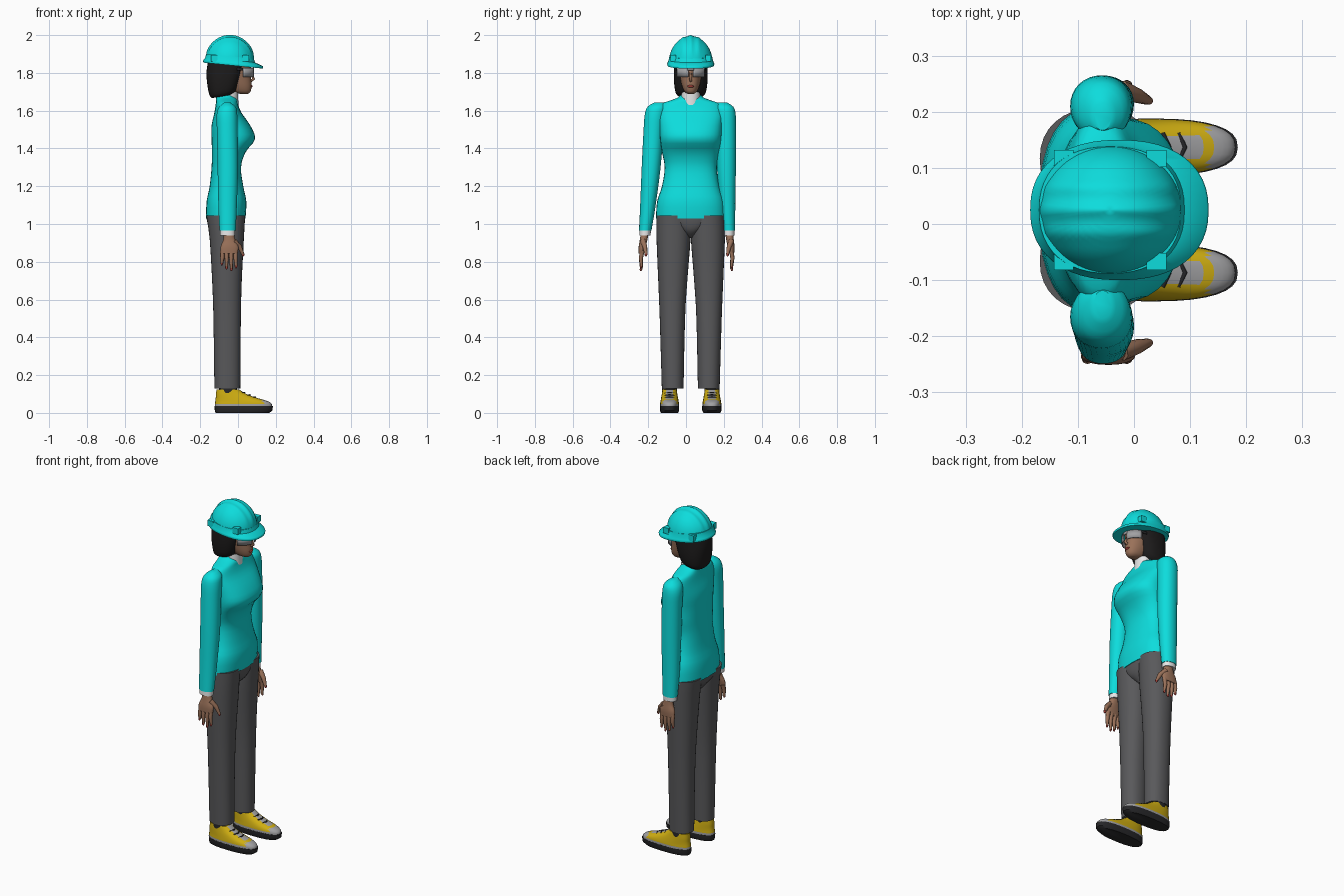
import bpy, bmesh, math
from mathutils import Vector

cube = bpy.data.objects.get("Cube")
if cube:
    bpy.data.objects.remove(cube, do_unlink=True)

MID = 0.025  # body centre line in y


def material(name, r, g, b):
    m = bpy.data.materials.new(name)
    m.use_nodes = True
    m.diffuse_color = (r, g, b, 1)
    m.node_tree.nodes["Principled BSDF"].inputs["Base Color"].default_value = (r, g, b, 1)
    return m


TEAL = material("turquoise", 0.004, 0.72, 0.72)
TROUSER = material("trouser grey", 0.10, 0.10, 0.105)
SKIN = material("skin", 0.32, 0.165, 0.10)
HAIR = material("hair black", 0.012, 0.011, 0.011)
WHITE = material("white", 0.85, 0.85, 0.85)
YELLOW = material("shoe yellow", 0.62, 0.42, 0.006)
GREY = material("light grey", 0.36, 0.36, 0.37)
BLACK = material("rubber black", 0.02, 0.02, 0.022)
RED = material("red", 0.35, 0.05, 0.04)


def finish(name, bm, mats, rule=None, angle=40):
    bmesh.ops.recalc_face_normals(bm, faces=bm.faces)
    for f in bm.faces:
        f.smooth = True
        if rule:
            f.material_index = rule(f.calc_center_median(), f.normal)
    me = bpy.data.meshes.new(name)
    bm.to_mesh(me)
    bm.free()
    for m in mats:
        me.materials.append(m)
    me.set_sharp_from_angle(angle=math.radians(angle))
    ob = bpy.data.objects.new(name, me)
    bpy.context.collection.objects.link(ob)
    return ob


def spline(rows, steps):
    """Smooth interpolation through rows of numbers."""
    out = []
    for i in range(len(rows) - 1):
        a, b, c, d = rows[max(i - 1, 0)], rows[i], rows[i + 1], rows[min(i + 2, len(rows) - 1)]
        for s in range(steps):
            t = s / steps
            out.append([0.5 * (2 * q + (r - p) * t + (2 * p - 5 * q + 4 * r - u) * t * t
                               + (3 * q - p - 3 * r + u) * t ** 3)
                        for p, q, r, u in zip(a, b, c, d)])
    return out + [list(rows[-1])]


def loft(name, rows, mats, power=2.2, steps=3, tilt=0.0, n=32, caps=True, rule=None, angle=40):
    """Stack rounded rings; each row is height, back x, front x, centre y, half width."""
    bm = bmesh.new()
    rings = []
    for z, xb, xf, cy, hw in spline(rows, steps):
        cx, rx, ring = (xb + xf) / 2, (xf - xb) / 2, []
        for k in range(n):
            c, s = math.cos(math.tau * k / n), math.sin(math.tau * k / n)
            x = cx + rx * math.copysign(abs(c) ** (2 / power), c)
            y = cy + hw * math.copysign(abs(s) ** (2 / power), s)
            ring.append(bm.verts.new((x, y, z + tilt * x)))
        rings.append(ring)
    for a, b in zip(rings, rings[1:]):
        for k in range(n):
            bm.faces.new((a[k], a[(k + 1) % n], b[(k + 1) % n], b[k]))
    if caps:
        bm.faces.new(rings[0])
        bm.faces.new(rings[-1])
    return finish(name, bm, mats, rule, angle)


def rod(name, path, radii, mat):
    """Rounded tapering limb along a few points."""
    cu = bpy.data.curves.new(name, "CURVE")
    cu.dimensions = "3D"
    cu.bevel_depth, cu.bevel_resolution, cu.use_fill_caps = 1.0, 2, True
    sp = cu.splines.new("POLY")
    sp.points.add(len(path) - 1)
    for p, co, r in zip(sp.points, path, radii):
        p.co, p.radius = (*co, 1), r
    sp.use_smooth = True
    cu.materials.append(mat)
    ob = bpy.data.objects.new(name, cu)
    bpy.context.collection.objects.link(ob)


def ball(name, co, size, mat):
    bm = bmesh.new()
    bmesh.ops.create_uvsphere(bm, u_segments=12, v_segments=8, radius=1)
    for v in bm.verts:
        v.co = Vector(co) + v.co * Vector(size)
    finish(name, bm, [mat])


# Sweater, collar and trouser seat
loft("sweater", [(1.03, -.17, .04, MID, .184), (1.12, -.166, .044, MID, .178),
                 (1.2, -.15, .028, MID, .152), (1.3, -.14, .016, MID, .138),
                 (1.38, -.138, .04, MID, .152), (1.45, -.14, .09, MID, .162),
                 (1.52, -.14, .066, MID, .166), (1.59, -.125, .018, MID, .172),
                 (1.635, -.118, .0, MID, .155), (1.655, -.116, -.004, MID, .105),
                 (1.672, -.116, -.014, MID, .064), (1.692, -.113, -.045, MID, .056)],
     [TEAL], power=2.4)
loft("collar", [(1.63, -.1, .002, MID, .052), (1.698, -.1, 0, MID, .05)], [WHITE], steps=1)
loft("trouser_seat", [(.925, -.1, -.02, MID, .012), (.96, -.13, .02, MID, .06),
                      (1.0, -.16, .034, MID, .13), (1.045, -.168, .038, MID, .18)], [TROUSER])

# Arms, hands, legs and shoes on both sides
for side, word, lean in ((1, "left", 0.0), (-1, "right", 0.055)):
    def arm_row(z, xb, xf, outer, width):
        out = outer + (0.004 if lean else 0) + lean * (1.6 - z)
        return (z, xb, xf, MID + side * (out - width / 2), width / 2)

    loft(word + "_sleeve", [arm_row(*r) for r in (
        (.965, -.098, -.012, .235, .066), (1.1, -.104, -.006, .236, .082),
        (1.3, -.108, .0, .239, .1), (1.5, -.112, -.002, .24, .106),
        (1.58, -.113, -.004, .238, .11), (1.62, -.1, -.012, .226, .1),
        (1.643, -.072, -.04, .192, .05))], [TEAL], power=2.1)
    loft(word + "_cuff", [arm_row(*r) for r in (
        (.94, -.094, -.016, .232, .06), (.97, -.094, -.016, .232, .06))], [WHITE], steps=1)
    loft(word + "_palm", [arm_row(*r) for r in (
        (.845, -.092, -.002, .23, .026), (.88, -.092, .002, .232, .036),
        (.915, -.078, -.014, .228, .04), (.95, -.075, -.022, .225, .042))], [SKIN])
    hand_y = lambda off, z: MID + side * (.215 + off + lean * (1.6 - z))
    for i, (x, tip) in enumerate(((-.083, .79), (-.06, .768), (-.036, .76), (-.013, .775))):
        tx = x * 1.08 + .004
        rod(f"{word}_finger_{i + 1}", [(x, hand_y(0, .86), .86), (x, hand_y(.006, .82), .82),
                                       (tx, hand_y(.0, tip), tip)], (.012, .011, .007), SKIN)
        ball(f"{word}_nail_{i + 1}", (tx, hand_y(.003, tip), tip), (.006, .006, .01), RED)
    rod(word + "_thumb", [(-.022, hand_y(0, .91), .91), (.008, hand_y(-.012, .88), .88),
                          (.026, hand_y(-.02, .84), .84)], (.016, .013, .008), SKIN)
    ball(word + "_thumb_nail", (.027, hand_y(-.02, .838), .838), (.007, .007, .01), RED)

    def leg_row(z, xb, xf, inner, outer):
        return (z, xb, xf, MID + side * (inner + outer) / 2, (outer - inner) / 2)

    loft(word + "_trouser_leg", [leg_row(*r) for r in (
        (.13, -.125, .012, .038, .153), (.5, -.13, .015, .03, .164),
        (.7, -.137, .02, .018, .172), (.92, -.15, .031, .001, .181),
        (1.045, -.168, .038, .0, .182))], [TROUSER])

    foot = MID + side * .112
    loft(word + "_sock", [(.08, -.1, -.005, foot, .04), (.15, -.1, -.005, foot, .04)], [BLACK], steps=1)
    loft(word + "_sole", [(0, -.118, .165, foot, .045), (.012, -.123, .182, foot, .051),
                          (.036, -.124, .185, foot, .051)], [BLACK], power=2.5, steps=1)

    def shoe_colour(c, n):
        if c.z < .046 or c.x > .135:
            return 1
        if c.x > .0 and abs(c.y - foot) < .02 and c.z > .075:
            return 1
        return 0

    loft(word + "_shoe", [(.034, -.123, .181, foot, .05), (.048, -.122, .178, foot, .05),
                          (.062, -.12, .158, foot, .048), (.078, -.118, .105, foot, .045),
                          (.1, -.117, .045, foot, .041), (.125, -.113, .005, foot, .037)],
         [YELLOW, GREY], power=2.5, rule=shoe_colour)
    for i in range(3):
        x, z = .035 + i * .028, .107 - i * .0115
        rod(f"{word}_lace_{i + 1}", [(x - .012, foot - .025, z - .004), (x, foot, z),
                                     (x - .012, foot + .025, z - .004)], (.004,) * 3, BLACK)

# Head and face
loft("neck", [(1.65, -.088, -.008, MID, .042), (1.75, -.085, .0, MID, .042)], [SKIN], steps=1)
loft("face", [(1.688, .015, .05, MID, .014), (1.7, -.03, .066, MID, .032),
              (1.73, -.07, .072, MID, .046), (1.77, -.1, .07, MID, .055),
              (1.81, -.12, .07, MID, .061), (1.87, -.12, .066, MID, .062)], [SKIN])
rod("nose", [(.066, MID, 1.808), (.083, MID, 1.768), (.068, MID, 1.758)], (.005, .008, .007), SKIN)
ball("lips", (.068, MID, 1.729), (.009, .018, .007), RED)

# Bobbed hair, lower at the back
loft("hair", [(1.69, -.138, -.028, MID, .062), (1.71, -.152, -.008, MID, .08),
              (1.77, -.163, .015, MID, .089), (1.83, -.167, .032, MID, .089),
              (1.88, -.16, .034, MID, .088)], [HAIR], power=2.5, tilt=.17)


# Safety glasses wrapped around the face
def visor(name, a0, a1, z0, z1, mat):
    bm = bmesh.new()
    pairs = []
    for k in range(9):
        a = math.radians(a0 + (a1 - a0) * k / 8)
        x, y = .002 + .083 * math.cos(a), MID + .078 * math.sin(a)
        pairs.append([bm.verts.new((x, y, z)) for z in (z0, z1)])
    for p, q in zip(pairs, pairs[1:]):
        bm.faces.new((p[0], q[0], q[1], p[1]))
    ob = finish(name, bm, [mat])
    ob.modifiers.new("thickness", "SOLIDIFY").thickness = .004


for s, word in ((1, "left"), (-1, "right")):
    visor(word + "_lens", s * 9, s * 72, 1.778, 1.826, GREY)
    visor(word + "_temple", s * 70, s * 95, 1.812, 1.826, BLACK)
visor("glasses_bridge", -12, 12, 1.812, 1.83, GREY)

# Hard hat: ridged dome, sloping brim with front peak, side clips
bm = bmesh.new()
bmesh.ops.create_uvsphere(bm, u_segments=64, v_segments=36, radius=1)
bmesh.ops.bisect_plane(bm, geom=bm.verts[:] + bm.edges[:] + bm.faces[:], plane_co=(0, 0, 0),
                       plane_no=(0, 0, 1), clear_inner=True)
for v in bm.verts:
    x, y, z = v.co
    ridge = sum(h * math.exp(-((y - c) / .1) ** 2) for c, h in ((0, .05), (.36, .035), (-.36, .035)))
    lift = 1 + ridge * min(1, max(0, (z - .15) * 3))
    v.co = (-.043 + .129 * x * lift, MID + .116 * y, 1.853 + .141 * z * lift)
finish("hard_hat_dome", bm, [TEAL], angle=60)
loft("hard_hat_brim", [(1.836, -.183, .132, MID, .123), (1.845, -.185, .133, MID, .125),
                       (1.85, -.183, .13, MID, .123), (1.864, -.173, .09, MID, .117),
                       (1.884, -.169, .084, MID, .113)],
     [TEAL], power=2.3, steps=1, tilt=-.1, n=48)
for s, word in ((1, "left"), (-1, "right")):
    for x, end in ((-.125, "rear"), (.04, "front")):
        bm = bmesh.new()
        bmesh.ops.create_cube(bm, size=1)
        for v in bm.verts:
            v.co = Vector((x, MID + s * .092, 1.878)) + v.co * Vector((.035, .03, .035))
        finish(f"{word}_{end}_hat_clip", bm, [TEAL])
